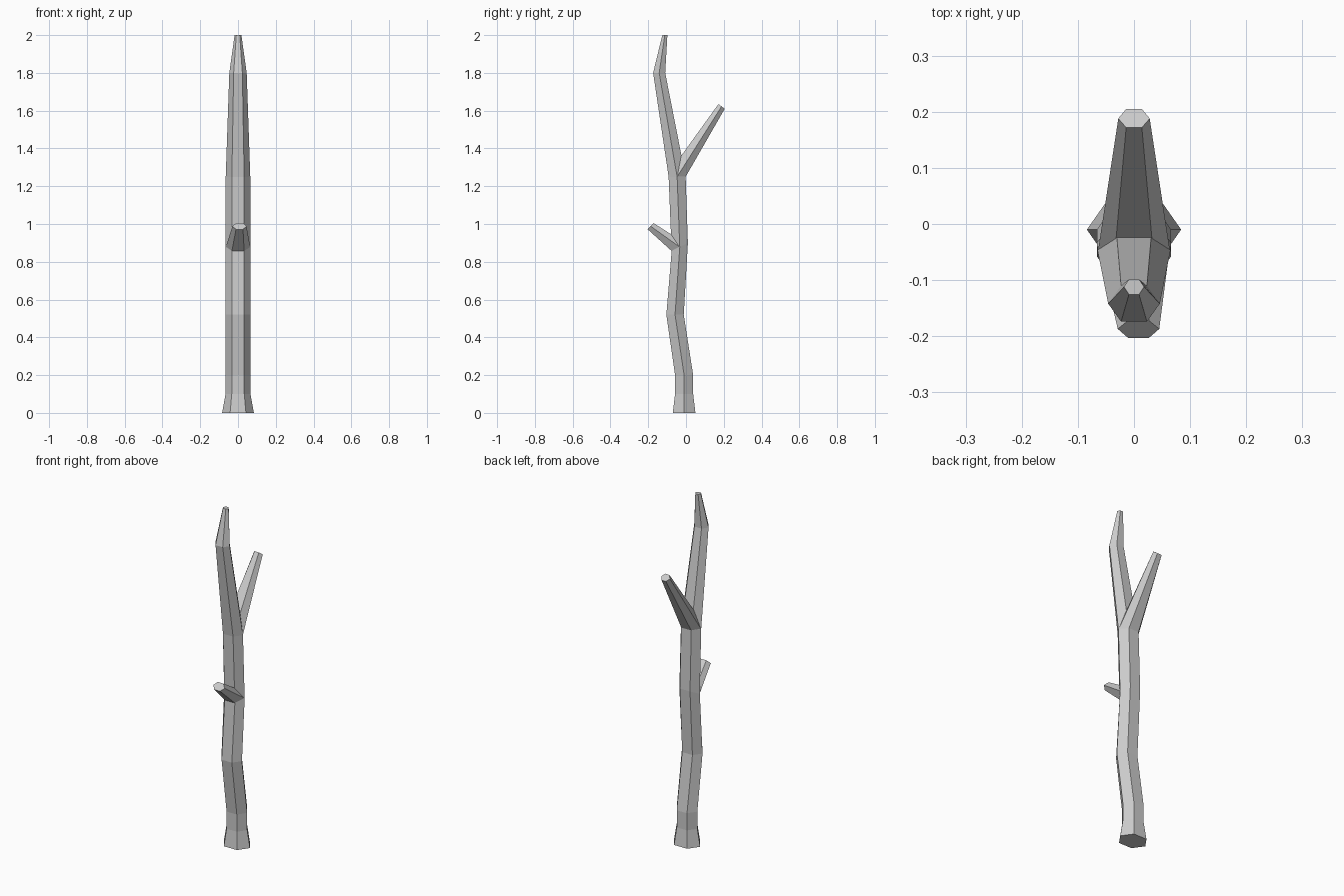
import bpy
import bmesh

if "Cube" in bpy.data.objects:
    bpy.data.objects.remove(bpy.data.objects["Cube"])


def hex_tube(name, rings, cap_start):
    """Skin hexagonal rings: (centre x, x radius, front (y, z), side (y, z), back (y, z))."""
    bm = bmesh.new()
    loops = []
    for cx, r, front, side, back in rings:
        pts = [(cx + r, *side), (cx + r / 2, *back), (cx - r / 2, *back),
               (cx - r, *side), (cx - r / 2, *front), (cx + r / 2, *front)]
        loops.append([bm.verts.new(p) for p in pts])
    for a, b in zip(loops, loops[1:]):
        for i in range(6):
            j = (i + 1) % 6
            bm.faces.new((a[i], a[j], b[j], b[i]))
    bm.faces.new(loops[-1])
    if cap_start:
        bm.faces.new(loops[0][::-1])
    bm.normal_update()
    mesh = bpy.data.meshes.new(name)
    bm.to_mesh(mesh)
    bm.free()
    obj = bpy.data.objects.new(name, mesh)
    bpy.context.collection.objects.link(obj)
    return obj


def level(y, z, rx, ry, tilt=0.0):
    """Trunk ring centred at y, z, optionally tilted about x."""
    return (0, rx, (y - ry, z - tilt), (y, z), (y + ry, z + tilt))


# Crooked trunk with flared foot and tapered tip
hex_tube("trunk", [
    level(-0.010, 0.00, 0.084, 0.060),
    level(-0.010, 0.10, 0.066, 0.048),
    level(-0.010, 0.20, 0.066, 0.048),
    level(-0.058, 0.52, 0.066, 0.046),
    level(-0.033, 0.878, 0.066, 0.043, 0.021),
    level(-0.047, 1.25, 0.065, 0.045),
    level(-0.142, 1.80, 0.046, 0.032),
    level(-0.112, 2.00, 0.018, 0.0135),
], True)

# Long rear branch, rooted on the trunk's back face
hex_tube("rear_branch", [
    (0, 0.064, (-0.026, 1.36), (-0.047, 1.25), (-0.002, 1.25)),
    (0, 0.028, (0.172, 1.635), (0.188, 1.622), (0.205, 1.61)),
], False)

# Short front stub
hex_tube("front_stub", [
    (0, 0.065, (-0.076, 0.857), (-0.033, 0.878), (-0.078, 0.945)),
    (0.008, 0.037, (-0.203, 0.972), (-0.187, 0.988), (-0.172, 1.005)),
], False)

# Face outward consistently
for obj in bpy.context.collection.objects:
    bm = bmesh.new()
    bm.from_mesh(obj.data)
    bmesh.ops.recalc_face_normals(bm, faces=bm.faces)
    bm.to_mesh(obj.data)
    bm.free()
